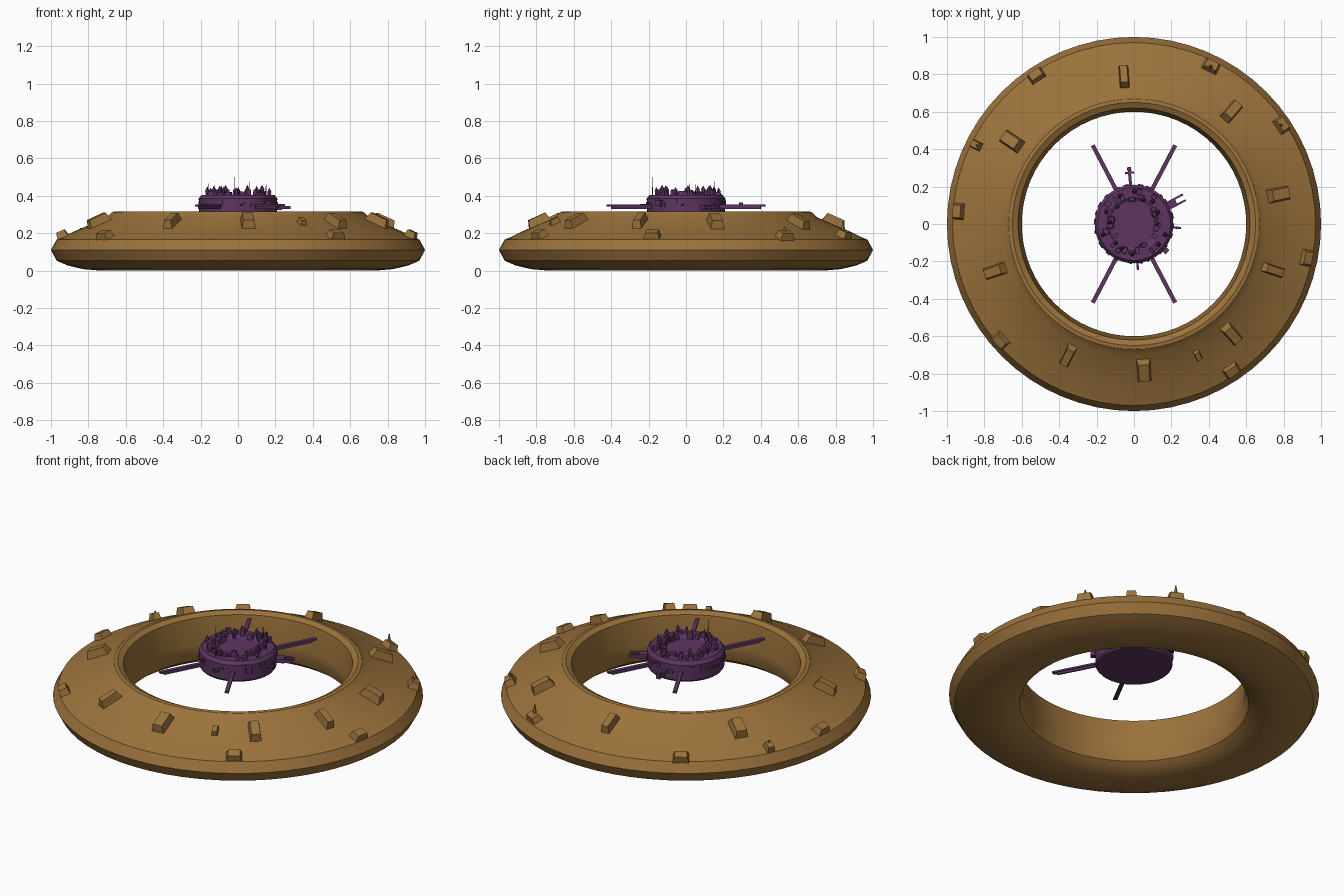
import bpy, bmesh, math, random
from mathutils import Matrix, Vector

if "Cube" in bpy.data.objects:
    bpy.data.objects.remove(bpy.data.objects["Cube"])
random.seed(4)


def material(name, rgb):
    m = bpy.data.materials.new(name)
    m.diffuse_color = (*rgb, 1)
    m.use_nodes = True
    m.node_tree.nodes["Principled BSDF"].inputs["Base Color"].default_value = m.diffuse_color
    return m


BRONZE = material("bronze", (0.33, 0.17, 0.045))
PURPLE = material("purple", (0.11, 0.036, 0.12))


def finish(bm, name, mat, smooth=False):
    bmesh.ops.recalc_face_normals(bm, faces=bm.faces)
    me = bpy.data.meshes.new(name)
    bm.to_mesh(me)
    bm.free()
    ob = bpy.data.objects.new(name, me)
    bpy.context.collection.objects.link(ob)
    me.materials.append(mat)
    if smooth:
        bpy.ops.object.select_all(action='DESELECT')
        bpy.context.view_layer.objects.active = ob
        ob.select_set(True)
        bpy.ops.object.shade_smooth_by_angle(angle=math.radians(25))
    return ob


def lathe(name, profile, mat, segs, closed):
    bm = bmesh.new()
    vs = [bm.verts.new((r, 0, z)) for r, z in profile]
    pairs = list(zip(vs, vs[1:])) + ([(vs[-1], vs[0])] if closed else [])
    es = [bm.edges.new(p) for p in pairs]
    bmesh.ops.spin(bm, geom=vs + es, cent=(0, 0, 0), axis=(0, 0, 1),
                   angle=2 * math.pi, steps=segs, use_merge=True)
    bmesh.ops.remove_doubles(bm, verts=bm.verts, dist=1e-5)
    return finish(bm, name, mat, True)


def block(bm, mat, size, taper=1.0, z0=0.0):
    """Box standing on local z0, narrowing by taper at the top."""
    for v in bmesh.ops.create_cube(bm, size=1)["verts"]:
        k = taper if v.co.z > 0 else 1
        v.co = mat @ Vector((v.co.x * size[0] * k, v.co.y * size[1] * k,
                             z0 + (v.co.z + 0.5) * size[2]))


def spike(bm, mat, r, h, sides=6, top=0.0):
    bmesh.ops.create_cone(bm, cap_ends=True, segments=sides, radius1=r, radius2=top,
                          depth=h, matrix=mat @ Matrix.Translation((0, 0, h / 2)))


def polar(angle, r, z):
    """Local x points outward."""
    return Matrix.Rotation(angle, 4, 'Z') @ Matrix.Translation((r, 0, z))


# Big outer ring
lathe("outer_ring", [(.60, .15), (.60, .11), (.62, .05), (.66, .02), (.74, 0), (.83, .008),
                     (.91, .027), (.97, .053), (1.0, .11), (.97, .166), (.935, .18),
                     (.87, .212), (.70, .285), (.67, .314), (.65, .317), (.62, .302)],
      BRONZE, 64, True)

# Tapered housings on the sloping upper side of the ring
bm = bmesh.new()
inner = [(-.053, .785), (.52, .6), (.77, .157), (.74, -.245), (.52, -.585),
         (.053, -.78), (-.35, -.70), (-.74, -.25), (-.65, .44)]
outer = [(-.52, .79), (.41, .84), (.786, .527), (.92, -.18), (.52, -.78),
         (-.71, -.62), (-.935, .067), (-.84, .42)]
tilt = Matrix.Rotation(math.atan(.105 / .235), 4, 'Y')


def ground(x, y):
    r = math.hypot(x, y)
    return polar(math.atan2(y, x), r, .285 - (r - .70) * .447)


for i, p in enumerate(inner):
    block(bm, ground(*p) @ tilt, (.135, .055 + .012 * (i % 3), .06), .72, -.015)
for p in outer:
    block(bm, ground(*p) @ tilt, (.065, .095 if p[0] > -.8 or p[1] < .2 else .05, .05), .7, -.015)
block(bm, ground(.34, -.70) @ tilt, (.06, .035, .04), .75, -.01)
finish(bm, "ring_housings", BRONZE)

# Antennas on the outer housings
bm = bmesh.new()
for p, h in (((.41, .84), .085), ((.786, .527), .06), ((-.84, .42), .05)):
    spike(bm, ground(*p), .018, h, 5, .003)
finish(bm, "ring_antennas", BRONZE)

# Central hub drum with a shallow dished roof
lathe("hub", [(0, .285), (.2, .285), (.208, .295), (.21, .385), (.195, .405), (.145, .405),
              (.125, .392), (0, .392)], PURPLE, 40, False)

# Four long arms
bm = bmesh.new()
for sx in (1, -1):
    for sy in (1, -1):
        a = math.atan2(.42 * sy, .22 * sx)
        block(bm, polar(a, .325, .342), (.30, .022, .010))
        block(bm, polar(a, .315, .330), (.27, .010, .013))
finish(bm, "hub_arms", PURPLE)

# Docking piers and small masts on the hub side
bm = bmesh.new()
a = math.radians(28)
block(bm, polar(a, .22, .325), (.07, .045, .025))
for off in (-.017, .017):
    block(bm, polar(a, .265, .328) @ Matrix.Translation((0, off, 0)), (.08, .010, .018))
b = math.radians(95)
block(bm, polar(b, .25, .335), (.11, .016, .016))
block(bm, polar(b, .275, .335), (.012, .05, .014))
block(bm, polar(b, .295, .33), (.02, .022, .035))
for deg, r, s in ((-5, .23, .012), (-40, .212, .03), (-85, .225, .012)):
    block(bm, polar(math.radians(deg), r, .345), (.045, s, s))
finish(bm, "docking_piers", PURPLE)

# Wall panels around the drum
bm = bmesh.new()
for i in range(22):
    a = 2 * math.pi * i / 22 + random.uniform(-.08, .08)
    block(bm, polar(a, .208, random.uniform(.33, .365)),
          (.014, random.uniform(.012, .035), random.uniform(.01, .025)))
finish(bm, "hub_wall_panels", PURPLE)

# Roof buildings, turrets and pointed towers
bm = bmesh.new()
for i in range(26):
    a = 2 * math.pi * i / 26 + random.uniform(-.08, .08)
    r = random.uniform(.12, .18)
    block(bm, polar(a, r, .388), (random.uniform(.02, .04), random.uniform(.015, .04),
                                  random.uniform(.03, .048)), random.uniform(.75, 1))
for i in range(16):
    m = polar(2 * math.pi * i / 16 + random.uniform(-.1, .1), random.uniform(.12, .18), .39)
    h = random.uniform(.025, .045)
    spike(bm, m, .009, h, 6, .009)
    spike(bm, m @ Matrix.Translation((0, 0, h)), .013, .025, 6)
finish(bm, "hub_buildings", PURPLE)

# Thin masts
bm = bmesh.new()
for x, y, h in ((-.02, -.18, .11), (-.16, .02, .075), (.06, .15, .085), (.15, .05, .07)):
    spike(bm, Matrix.Translation((x, y, .39)), .003, h, 5, .0015)
finish(bm, "hub_masts", PURPLE)
